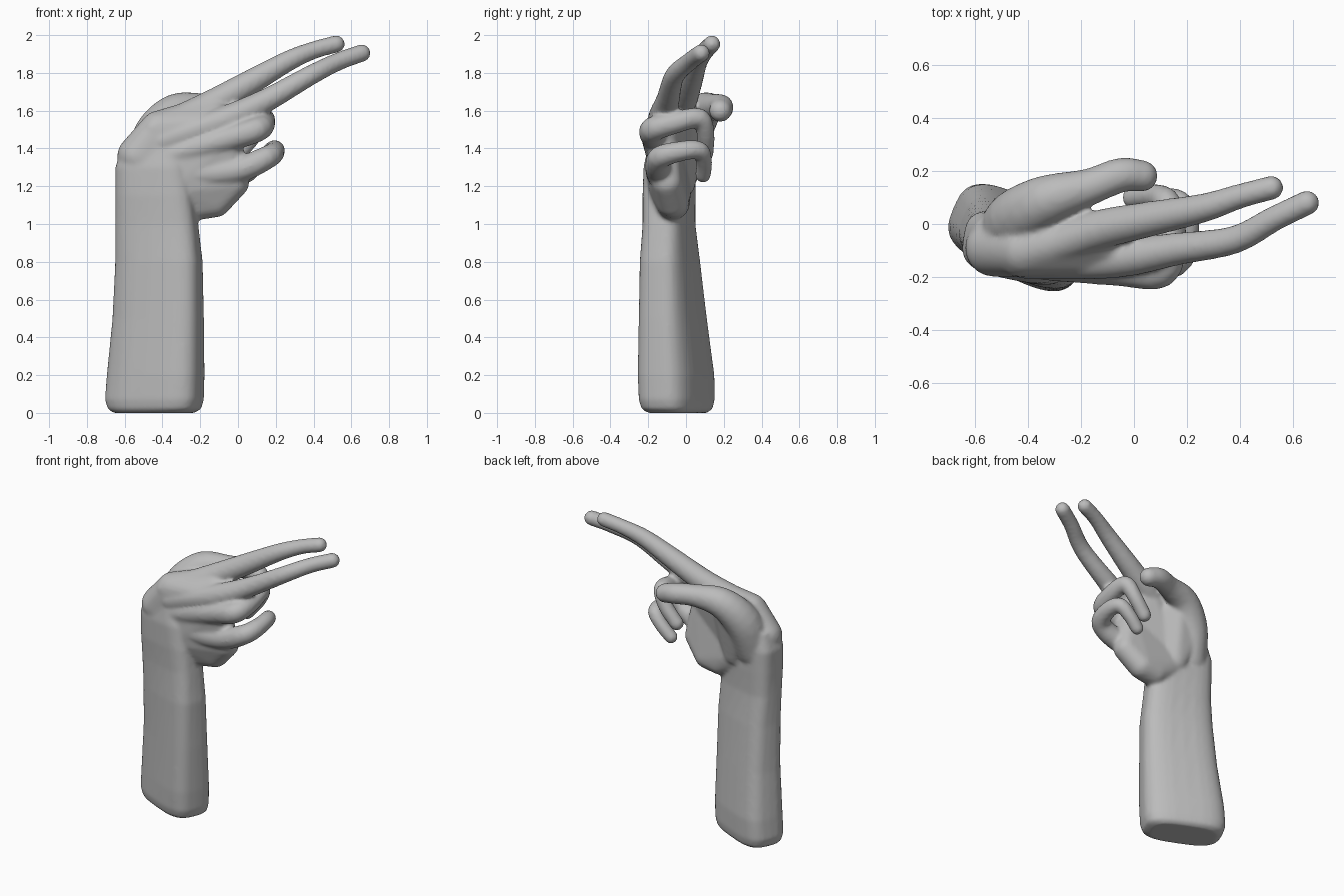
import bpy, bmesh, math
from mathutils import Vector, Matrix

cube = bpy.data.objects.get("Cube")
if cube:
    bpy.data.objects.remove(cube, do_unlink=True)

bm = bmesh.new()


def hull(balls):
    """Closed convex skin around a few balls given as (x, y, z, radius)."""
    part = bmesh.new()
    for x, y, z, r in balls:
        bmesh.ops.create_icosphere(part, subdivisions=3, radius=r,
                                   matrix=Matrix.Translation((x, y, z)))
    out = bmesh.ops.convex_hull(part, input=part.verts)
    inside = [v for v in out["geom_interior"] if isinstance(v, bmesh.types.BMVert)]
    bmesh.ops.delete(part, geom=inside, context="VERTS")
    shell = bmesh.ops.convex_hull(part, input=part.verts)
    bmesh.ops.recalc_face_normals(part, faces=part.faces)
    mesh = bpy.data.meshes.new("part")
    part.to_mesh(mesh)
    part.free()
    bm.from_mesh(mesh)
    bpy.data.meshes.remove(mesh)


def limb(points, steps=4):
    """Chain of hulls along a smooth path through (x, y, z, radius) points."""
    p = [Vector(q) for q in points]
    p = [2 * p[0] - p[1]] + p + [2 * p[-1] - p[-2]]
    path = []
    for a, b, c, d in zip(p, p[1:], p[2:], p[3:]):
        for i in range(steps):
            t = i / steps
            path.append(0.5 * (2 * b + (c - a) * t + (2 * a - 5 * b + 4 * c - d) * t * t
                               + (3 * b - a - 3 * c + d) * t ** 3))
    path.append(p[-2])
    for a, b in zip(path, path[1:]):
        hull([a, b])


def section(x0, x1, y0, y1, z, turn, n=32):
    """Rounded, turned oblong fitted to the given extents."""
    pts = []
    for i in range(n):
        a = 2 * math.pi * i / n
        c, s = math.cos(a), math.sin(a)
        v = Vector((math.copysign(abs(c) ** 0.62, c),
                    0.55 * math.copysign(abs(s) ** 0.62, s), 0))
        pts.append(Matrix.Rotation(math.radians(turn), 3, "Z") @ v)
    mx, my = max(q.x for q in pts), max(q.y for q in pts)
    return [bm.verts.new(((x0 + x1) / 2 + q.x / mx * (x1 - x0) / 2,
                          (y0 + y1) / 2 + q.y / my * (y1 - y0) / 2, z)) for q in pts]


# Forearm and wrist
rings = [section(*s) for s in (
    (-0.66, -0.23, -0.20, 0.11, 0.00, -24),
    (-0.69, -0.195, -0.235, 0.14, 0.02, -24),
    (-0.705, -0.18, -0.25, 0.152, 0.07, -24),
    (-0.695, -0.177, -0.255, 0.15, 0.2, -24),
    (-0.665, -0.18, -0.25, 0.11, 0.5, -23),
    (-0.65, -0.187, -0.245, 0.075, 0.8, -20),
    (-0.65, -0.21, -0.23, 0.05, 1.0, -16),
    (-0.65, -0.23, -0.23, 0.05, 1.15, -12),
    (-0.65, -0.26, -0.225, 0.05, 1.3, -10),
    (-0.61, -0.32, -0.20, 0.03, 1.42, -8))]
for lo, hi in zip(rings, rings[1:]):
    for i in range(len(lo)):
        j = (i + 1) % len(lo)
        bm.faces.new((lo[i], lo[j], hi[j], hi[i]))
bm.faces.new(rings[0][::-1])
bm.faces.new(rings[-1])

# Palm: radial side, then heel below the little finger
hull([(-0.53, -0.09, 1.36, 0.11), (-0.42, -0.10, 1.50, 0.10), (-0.17, -0.04, 1.60, 0.075),
      (-0.04, -0.11, 1.53, 0.08), (-0.08, -0.12, 1.40, 0.085), (-0.35, -0.09, 1.20, 0.11)])
hull([(-0.35, -0.09, 1.20, 0.12), (-0.42, -0.10, 1.46, 0.10), (-0.06, -0.12, 1.42, 0.085),
      (-0.02, -0.10, 1.22, 0.08), (-0.12, -0.07, 1.12, 0.085), (-0.22, -0.07, 1.11, 0.09)])

# Index and middle fingers, rooted as tendons on the back of the hand
limb([(-0.44, -0.13, 1.50, 0.07), (-0.16, -0.03, 1.625, 0.075), (0.04, 0.015, 1.735, 0.068),
      (0.26, 0.06, 1.86, 0.055), (0.40, 0.105, 1.92, 0.047), (0.52, 0.137, 1.953, 0.046)])
limb([(-0.40, -0.14, 1.44, 0.07), (-0.07, -0.13, 1.55, 0.075), (0.16, -0.095, 1.66, 0.062),
      (0.38, -0.06, 1.785, 0.053), (0.53, 0.02, 1.86, 0.048), (0.655, 0.08, 1.905, 0.047)])

# Curled ring and little fingers
limb([(-0.38, -0.14, 1.36, 0.07), (-0.06, -0.165, 1.45, 0.07), (0.10, -0.175, 1.50, 0.067),
      (0.14, -0.06, 1.535, 0.058), (0.13, 0.07, 1.56, 0.053), (0.08, 0.105, 1.47, 0.047),
      (0.0, 0.10, 1.37, 0.045)])
limb([(-0.36, -0.13, 1.26, 0.07), (-0.03, -0.145, 1.28, 0.07), (0.15, -0.14, 1.35, 0.062),
      (0.195, -0.03, 1.385, 0.054), (0.18, 0.07, 1.39, 0.048), (0.12, 0.095, 1.33, 0.044),
      (0.05, 0.09, 1.26, 0.042)])

# Thumb with its fleshy root
limb([(-0.48, -0.05, 1.28, 0.12), (-0.44, 0.02, 1.47, 0.115), (-0.33, 0.09, 1.595, 0.095),
      (-0.17, 0.14, 1.62, 0.07), (-0.05, 0.185, 1.62, 0.066), (0.03, 0.182, 1.60, 0.06)])
hull([(-0.44, 0.0, 1.42, 0.10), (-0.33, 0.05, 1.55, 0.07), (-0.24, -0.03, 1.52, 0.07),
      (-0.36, -0.04, 1.22, 0.09)])

mesh = bpy.data.meshes.new("hand_and_forearm")
bm.to_mesh(mesh)
bm.free()
hand = bpy.data.objects.new("hand_and_forearm", mesh)
bpy.context.collection.objects.link(hand)

# Plain grey clay
clay = bpy.data.materials.new("grey_clay")
clay.use_nodes = True
grey = (0.5, 0.5, 0.5, 1)
clay.diffuse_color = grey
clay.node_tree.nodes["Principled BSDF"].inputs["Base Color"].default_value = grey
mesh.materials.append(clay)

# Fuse the parts into one smooth skin
fuse = hand.modifiers.new("fuse", "REMESH")
fuse.mode = "VOXEL"
fuse.voxel_size = 0.012
fuse.use_smooth_shade = True
soften = hand.modifiers.new("soften", "SMOOTH")
soften.factor = 0.5
soften.iterations = 6
